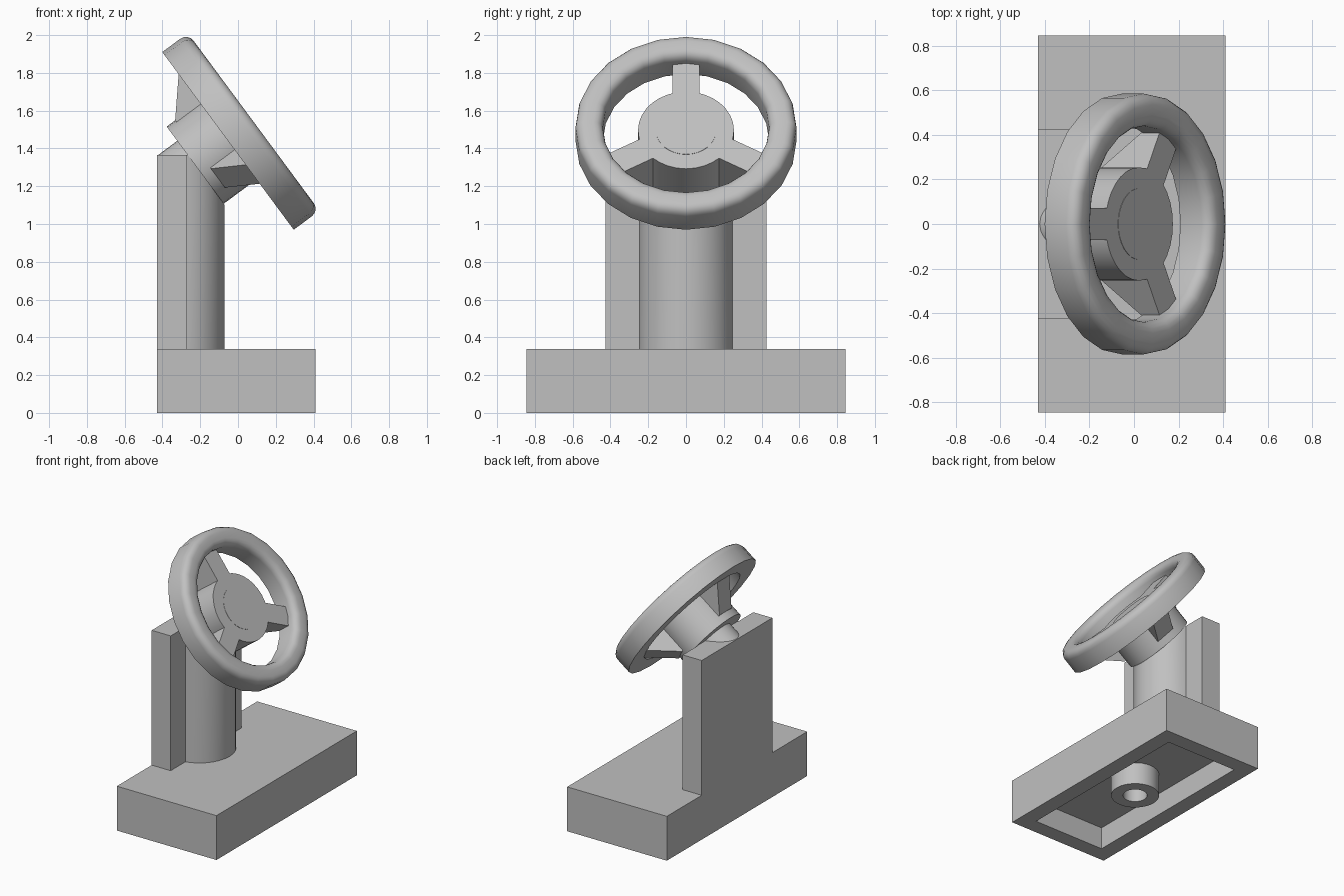
import bpy, bmesh, math
from mathutils import Matrix, Vector

cube = bpy.data.objects.get("Cube")
if cube:
    bpy.data.objects.remove(cube, do_unlink=True)

# Single plain colour
grey = bpy.data.materials.new("light_grey")
grey.use_nodes = True
grey.diffuse_color = (0.53, 0.53, 0.53, 1)
grey.node_tree.nodes["Principled BSDF"].inputs["Base Color"].default_value = grey.diffuse_color

BACK = -0.43                       # rear face of the stand
TILT = math.radians(53.5)          # wheel axis leans from vertical towards +x
WHEEL = Matrix.Translation((-0.053, 0, 1.44)) @ Matrix.Rotation(TILT, 4, 'Y')
AXIS = Vector((math.sin(TILT), 0, math.cos(TILT)))


def finish(name, bm, matrix=Matrix(), angle=35, cuts=()):
    """Place the mesh, trim it by planes (point, outward normal) and shade it."""
    bm.transform(matrix)
    for point, normal in cuts:
        geom = bm.verts[:] + bm.edges[:] + bm.faces[:]
        cut = bmesh.ops.bisect_plane(bm, geom=geom, plane_co=point, plane_no=normal,
                                     clear_outer=True)
        edges = [e for e in cut["geom_cut"] if isinstance(e, bmesh.types.BMEdge)]
        bmesh.ops.contextual_create(bm, geom=edges)
    bmesh.ops.recalc_face_normals(bm, faces=bm.faces)
    mesh = bpy.data.meshes.new(name)
    bm.to_mesh(mesh)
    bm.free()
    mesh.materials.append(grey)
    obj = bpy.data.objects.new(name, mesh)
    bpy.context.collection.objects.link(obj)
    bpy.ops.object.select_all(action='DESELECT')
    obj.select_set(True)
    bpy.context.view_layer.objects.active = obj
    bpy.ops.object.shade_smooth_by_angle(angle=math.radians(angle))
    return obj


def box(x0, x1, half_y, z0, z1):
    bm = bmesh.new()
    size = Matrix.Diagonal((x1 - x0, 2 * half_y, z1 - z0, 1))
    centre = Matrix.Translation(((x0 + x1) / 2, 0, (z0 + z1) / 2))
    bmesh.ops.create_cube(bm, size=1, matrix=centre @ size)
    return bm


def cylinder(radius, z0, z1, segments=32):
    bm = bmesh.new()
    bmesh.ops.create_cone(bm, cap_ends=True, segments=segments, radius1=radius,
                          radius2=radius, depth=z1 - z0,
                          matrix=Matrix.Translation((0, 0, (z0 + z1) / 2)))
    return bm


def ring(profile, segments):
    """Revolve a closed (radius, height) profile about z."""
    bm = bmesh.new()
    loops = []
    for i in range(segments):
        a = math.tau * i / segments
        loops.append([bm.verts.new((r * math.cos(a), r * math.sin(a), z)) for r, z in profile])
    n = len(profile)
    for i in range(segments):
        p, q = loops[i], loops[(i + 1) % segments]
        for j in range(n):
            k = (j + 1) % n
            bm.faces.new((p[j], q[j], q[k], p[k]))
    return bm


# Base block, hollow underneath
bm = box(BACK, 0.41, 0.845, 0, 0.338)
bottom = min(bm.faces, key=lambda f: f.calc_center_median().z)
bmesh.ops.inset_region(bm, faces=[bottom], thickness=0.169)
pocket = bmesh.ops.extrude_discrete_faces(bm, faces=[bottom])["faces"][0]
bmesh.ops.translate(bm, verts=pocket.verts, vec=(0, 0, 0.169))
finish("base", bm)

# Tube inside the base
finish("base_tube", ring([(0.085, 0), (0.169, 0), (0.169, 0.175), (0.085, 0.175)], 32),
       Matrix.Translation((-0.01, 0, 0)))

# Upright back plate and round post, trimmed flush with the hub
finish("back_plate", box(BACK, -0.27, 0.425, 0.338, 1.365))
hub_back = WHEEL @ Vector((0, 0, -0.216))
finish("post", cylinder(0.254, 0.338, 1.365), Matrix.Translation((-0.325, 0, 0)),
       cuts=[(Vector((BACK + 0.01, 0, 0)), Vector((-1, 0, 0))), (hub_back, AXIS)])

# Pin running from the post through the hub
finish("steering_pin", cylinder(0.16, -0.4, 0.097), WHEEL,
       cuts=[(Vector((BACK, 0, 0)), Vector((-1, 0, 0)))])

# Hub
finish("hub", cylinder(0.254, -0.216, 0.095), WHEEL)

# Rim with a rounded front
corner = [(0.05 * math.cos(a), 0.05 * math.sin(a))
          for a in (math.radians(22.5 * i) for i in range(5))]
profile = [(0.44, 0), (0.585, 0)]
profile += [(0.535 + c, 0.119 + s) for c, s in corner]
profile += [(0.49 - c, 0.119 + s) for c, s in reversed(corner)]
finish("wheel_rim", ring(profile, 24), WHEEL, angle=40)

# Three spokes with tapering gussets behind
side = [(0.15, -0.16), (0.254, -0.16), (0.445, 0.005), (0.445, 0.095), (0.15, 0.095)]
for i in range(3):
    bm = bmesh.new()
    face = bm.faces.new([bm.verts.new((-r, -0.072, z)) for r, z in side])
    extruded = bmesh.ops.extrude_face_region(bm, geom=[face], use_keep_orig=True)["geom"]
    bmesh.ops.translate(bm, vec=(0, 0.144, 0),
                        verts=[v for v in extruded if isinstance(v, bmesh.types.BMVert)])
    finish(f"spoke_{i + 1}", bm, WHEEL @ Matrix.Rotation(math.tau * i / 3, 4, 'Z'))
